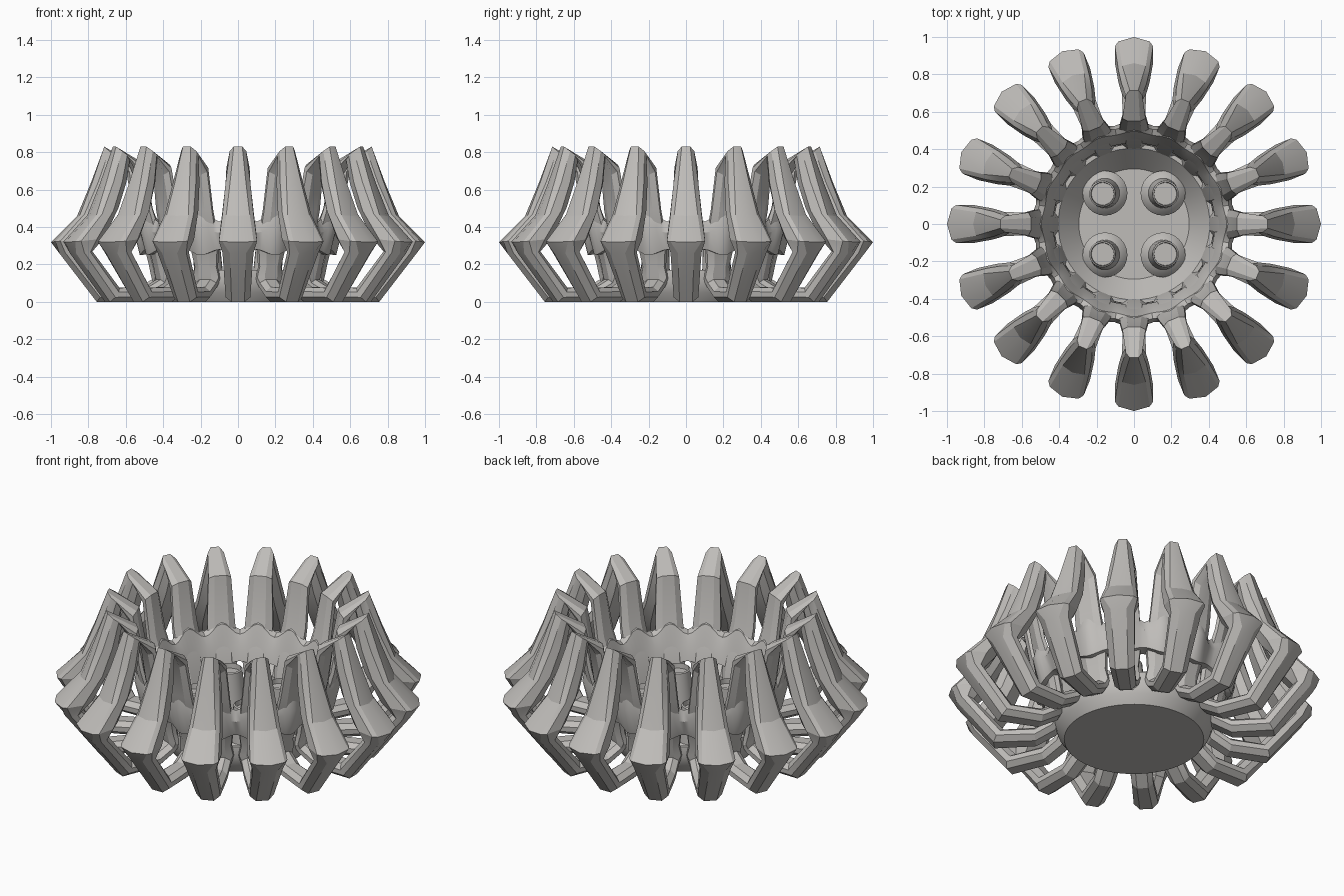
import bpy, bmesh
from math import sin, cos, tau, radians

cube = bpy.data.objects.get("Cube")
if cube:
    bpy.data.objects.remove(cube, do_unlink=True)

RIBS = 16
stone = bpy.data.materials.new("warm_grey")
stone.use_nodes = True
GREY = (0.52, 0.505, 0.485, 1)
stone.diffuse_color = GREY
stone.node_tree.nodes["Principled BSDF"].inputs["Base Color"].default_value = GREY


def loft(name, loops, close_path=False, angle=30):
    """Skin a list of closed point loops into one mesh object."""
    bm = bmesh.new()
    rows = [[bm.verts.new(p) for p in loop] for loop in loops]
    pairs = list(zip(rows, rows[1:]))
    if close_path:
        pairs.append((rows[-1], rows[0]))
    else:
        bm.faces.new(rows[0])
        bm.faces.new(rows[-1])
    for a, b in pairs:
        for i in range(len(a)):
            j = (i + 1) % len(a)
            bm.faces.new((a[i], a[j], b[j], b[i]))
    bmesh.ops.recalc_face_normals(bm, faces=bm.faces)
    mesh = bpy.data.meshes.new(name)
    bm.to_mesh(mesh)
    bm.free()
    mesh.materials.append(stone)
    obj = bpy.data.objects.new(name, mesh)
    bpy.context.collection.objects.link(obj)
    bpy.ops.object.select_all(action='DESELECT')
    obj.select_set(True)
    bpy.context.view_layer.objects.active = obj
    bpy.ops.object.shade_smooth_by_angle(angle=radians(angle))
    return obj


def circle(r, z, n=48, cx=0, cy=0):
    return [(cx + r * cos(tau * i / n), cy + r * sin(tau * i / n), z) for i in range(n)]


# Rib: closed frame of sections (outer r, z, inner r, z, half width, ridge)
frame = [
    (.425, .06, .46, .12, .060, 0),   # foot root
    (.53, .00, .53, .08, .058, 0),    # foot
    (.755, .00, .70, .075, .066, 0),  # foot toe
    (.955, .26, .86, .27, .083, 0),   # leg top
    (1.0, .32, .80, .34, .102, 1),    # collar
    (.86, .46, .71, .50, .083, .8),   # waist
    (.785, .64, .66, .64, .066, .4),  # spike
    (.715, .83, .635, .76, .044, 0),  # tip
    (.55, .735, .595, .68, .062, 0),  # arm elbow
    (.51, .50, .56, .49, .074, 0),    # arm root
    (.455, .36, .53, .36, .080, 0),   # ring joint
    (.425, .27, .495, .27, .074, 0),  # post top
    (.405, .18, .475, .19, .062, 0),  # post waist
    (.39, .11, .465, .14, .072, 0),   # post base
]


def section(ro, zo, ri, zi, w, ridge):
    side = [(.12 * ridge, .52 + .3 * ridge), (.33 - .08 * ridge, 1), (.7, 1), (1, .52)]
    half = [(ro + (ri - ro) * s, w * k, zo + (zi - zo) * s) for s, k in side]
    return [(ro, 0, zo)] + half + [(x, -y, z) for x, y, z in reversed(half)]


rib = loft("rib_1", [section(*f) for f in frame], close_path=True, angle=20)
for n in range(1, RIBS):
    copy = bpy.data.objects.new(f"rib_{n + 1}", rib.data)
    copy.rotation_euler.z = tau * n / RIBS
    bpy.context.collection.objects.link(copy)

# Tie ring: sloping inner band that swells where it meets each rib
RING = [(.432, .28, 0, -.02), (.455, .36, 0, 0), (.485, .415, .01, .06),
        (.515, .43, .03, .08), (.535, .37, .03, .04), (.505, .28, .02, -.03)]


def ring_row(r, z, dr, dz, n=128):
    row = []
    for i in range(n):
        a = tau * i / n
        swell = (1 + cos(RIBS * a)) / 2
        rad = r + dr * swell
        row.append((rad * cos(a), rad * sin(a), z + dz * swell))
    return row


loft("tie_ring", [ring_row(*p) for p in RING], close_path=True, angle=35)

# Dish with flat underside, flared wall and flat floor
dish = [(.375, 0), (.41, .05), (.432, .11), (.427, .17), (.405, .17), (.295, .045)]
loft("dish", [circle(r, z, 64) for r, z in dish])

# Four recessed cups, leaning slightly outward (radius, height, lean)
cup = [(.12, .03, 0), (.12, .085, 0), (.10, .11, 0), (.08, .125, .1), (.078, .15, .2),
       (.07, .33, 1), (.062, .335, 1), (.06, .305, .9)]
for sx, side in ((1, "left"), (-1, "right")):
    for sy, end in ((1, "back"), (-1, "front")):
        loft(f"cup_{end}_{side}",
             [circle(r, z, 24, sx * (.155 + .014 * k), sy * (.165 - .004 * k))
              for r, z, k in cup])
